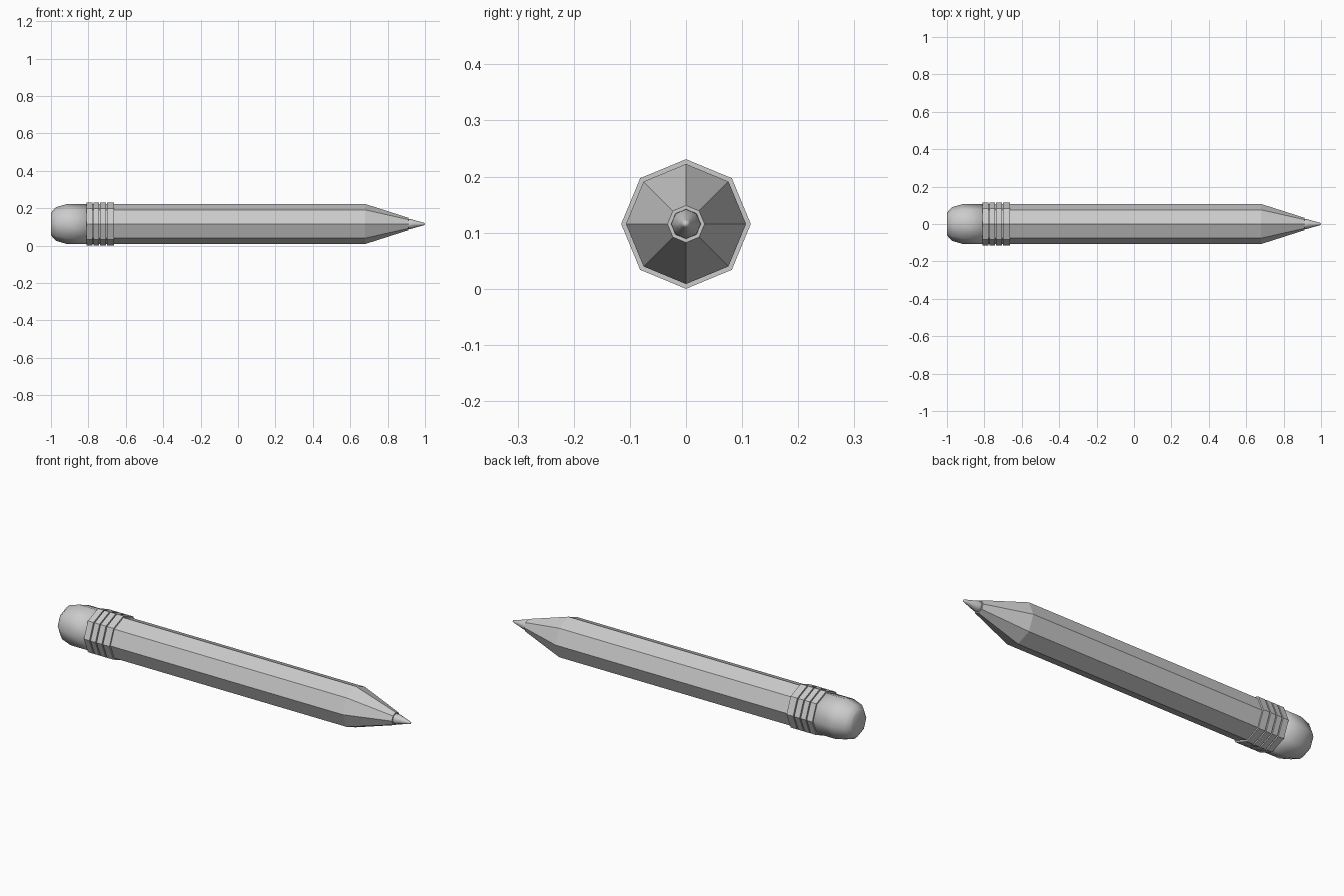
import bpy, bmesh, math

if "Cube" in bpy.data.objects:
    bpy.data.objects.remove(bpy.data.objects["Cube"])

SIDES = 8
AXIS_Z = 0.1155


def lathe(name, profile, smooth=False, closed=False):
    """Sweep (x, radius) points around the pencil axis; radius 0 makes a pole."""
    bm = bmesh.new()
    rings = []
    for x, r in profile:
        if r == 0:
            rings.append([bm.verts.new((x, 0, AXIS_Z))] * SIDES)
        else:
            rings.append([bm.verts.new((x, r * math.cos(i * math.tau / SIDES),
                                        AXIS_Z + r * math.sin(i * math.tau / SIDES)))
                          for i in range(SIDES)])
    pairs = list(zip(rings, rings[1:]))
    if closed:
        pairs.append((rings[-1], rings[0]))
    for a, b in pairs:
        for i in range(SIDES):
            j = (i + 1) % SIDES
            quad = list(dict.fromkeys((a[i], a[j], b[j], b[i])))
            bm.faces.new(quad)
    bmesh.ops.recalc_face_normals(bm, faces=bm.faces)
    for f in bm.faces:
        f.smooth = smooth
    mesh = bpy.data.meshes.new(name)
    bm.to_mesh(mesh)
    bm.free()
    obj = bpy.data.objects.new(name, mesh)
    bpy.context.collection.objects.link(obj)
    return obj


# Eight-sided painted shaft
lathe("shaft", [(-0.80, 0), (-0.80, 0.107), (0.68, 0.107), (0.68, 0)])

# Sharpened wood cone with a flat front end
lathe("wood_cone", [(0.68, 0), (0.68, 0.107), (0.912, 0.033), (0.912, 0)])

# Smooth lead tip
lathe("lead", [(0.90, 0), (0.90, 0.027), (0.925, 0.026), (0.965, 0.0145),
               (0.99, 0.008), (0.998, 0.005), (1.0, 0)], smooth=True)

# Ferrule: four bands separated by narrow grooves
edges = [-0.81, -0.772, -0.737, -0.70, -0.662]
for n in range(4):
    x0 = edges[n]
    x1 = edges[n + 1] - (0.006 if n < 3 else 0)
    lathe(f"ferrule_band_{n + 1}",
          [(x0, 0.10), (x0, 0.1155), (x1, 0.1155), (x1, 0.10)], closed=True)

# Rounded eraser
lathe("eraser", [(-1.0, 0), (-1.0, 0.058), (-0.993, 0.07), (-0.973, 0.09),
                 (-0.915, 0.107), (-0.79, 0.107), (-0.79, 0)], smooth=True)
